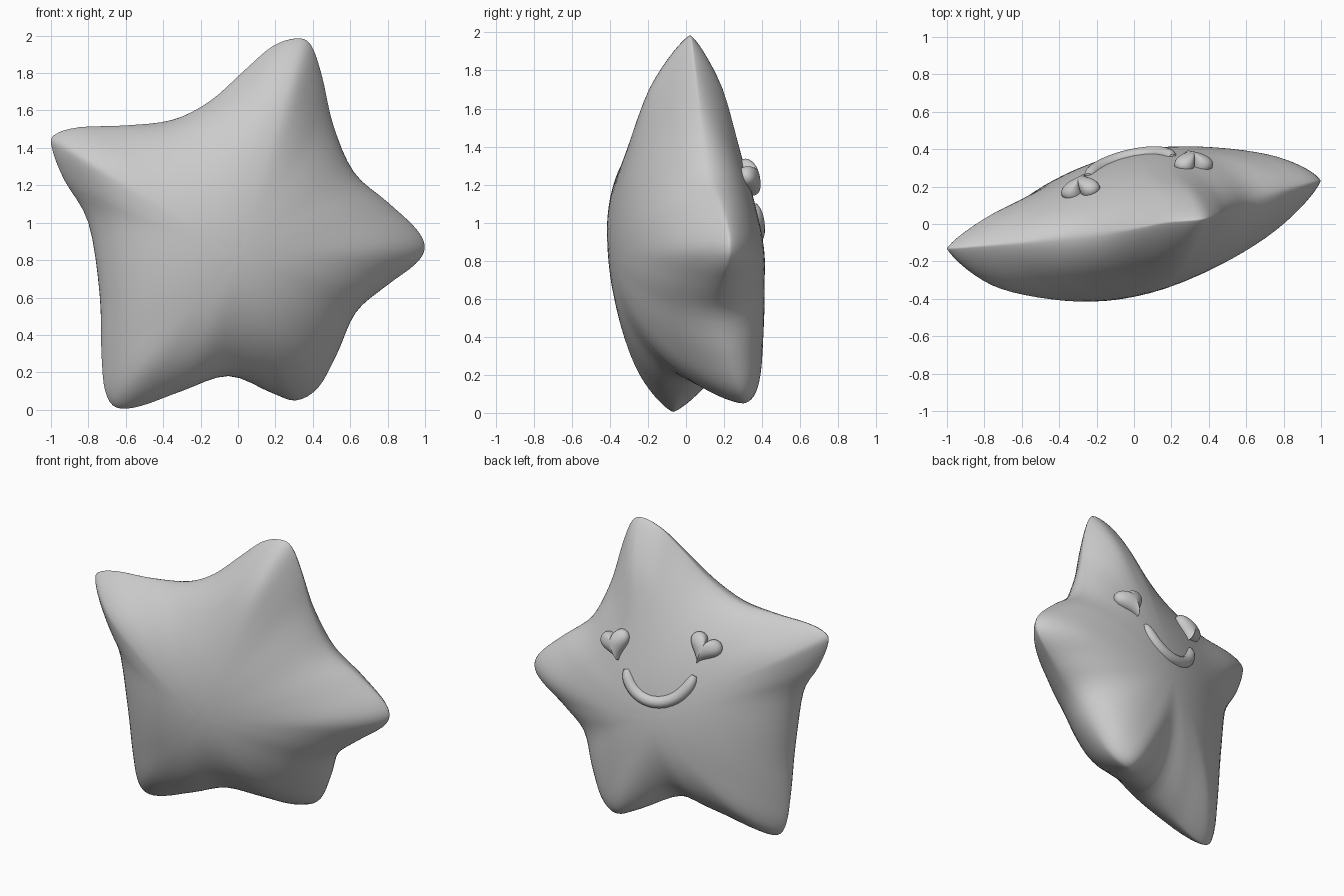
import bpy, bmesh, math
from mathutils import Vector, Matrix
from mathutils.bvhtree import BVHTree

if "Cube" in bpy.data.objects:
    bpy.data.objects.remove(bpy.data.objects["Cube"])


def smooth_loop(pts, steps):
    """Closed Catmull-Rom curve through the points."""
    pts = [Vector(p) for p in pts]
    n, out = len(pts), []
    for i in range(n):
        a, b, c, d = (pts[(i + k) % n] for k in (-1, 0, 1, 2))
        for s in range(steps):
            t = s / steps
            out.append(0.5 * (2 * b + (c - a) * t + (2 * a - 5 * b + 4 * c - d) * t * t
                              + (3 * b - a - 3 * c + d) * t ** 3))
    return out


def puff(name, rim, centre, depth, power, radius, tilt=(0, 0), rings=20):
    """Inflate a closed rim (in the xz plane, bulging along y) into a pillow.
    Near the centre it is a plain tilted dome; further out it follows the rim."""
    c = Vector(centre)
    bm = bmesh.new()
    poles = [bm.verts.new(c + Vector((0, s * depth, 0))) for s in (-1, 1)]
    loops = []
    for k in range(1, rings):
        phi = math.pi * k / rings
        t, side = math.sin(phi), (1 if k > rings / 2 else -1)
        w = min(1, t / .8)
        w = w * w * (3 - 2 * w)
        loop = []
        for p in rim:
            d = p - c
            r = math.hypot(d.x, d.z)
            q = (1 - w) * min(1, (t * r / radius) ** 2) + w * t * t
            h = depth * max(0, 1 - q) ** (.7 + (power(r) - .7) * w)
            plane = tilt[0] * d.x + tilt[1] * d.z
            y = side * h + plane * t + (d.y - plane) * t ** 3
            loop.append(bm.verts.new(c + Vector((d.x * t, y, d.z * t))))
        loops.append(loop)
    n = len(rim)
    for i in range(n):
        j = (i + 1) % n
        bm.faces.new((poles[0], loops[0][i], loops[0][j]))
        bm.faces.new((poles[1], loops[-1][j], loops[-1][i]))
        for a, b in zip(loops, loops[1:]):
            bm.faces.new((a[i], b[i], b[j], a[j]))
    bmesh.ops.recalc_face_normals(bm, faces=bm.faces)
    for f in bm.faces:
        f.smooth = True
    mesh = bpy.data.meshes.new(name)
    bm.to_mesh(mesh)
    tree = BVHTree.FromBMesh(bm)
    bm.free()
    ob = bpy.data.objects.new(name, mesh)
    bpy.context.collection.objects.link(ob)
    return ob, tree


# Star body: slightly twisted rim (x, y, z), clockwise from the top tip
rim = [(.31, .02, 1.985), (.39, .03, 1.95), (.45, .05, 1.78), (.51, .08, 1.52), (.62, .12, 1.27),
       (.80, .18, 1.11), (.95, .22, .97), (.998, .23, .87), (.95, .22, .78), (.79, .18, .66),
       (.63, .16, .52), (.53, .22, .30), (.43, .28, .12), (.31, .30, .05), (.18, .23, .09),
       (-.05, .04, .18), (-.30, -.03, .10), (-.52, -.06, .02), (-.65, -.07, .012),
       (-.71, -.08, .10), (-.73, -.09, .30), (-.74, -.10, .62), (-.80, -.11, 1.0),
       (-.93, -.12, 1.23), (-.995, -.13, 1.40), (-.98, -.13, 1.47), (-.85, -.12, 1.51),
       (-.60, -.10, 1.52), (-.35, -.07, 1.55), (-.15, -.05, 1.65), (.03, -.02, 1.81),
       (.18, .01, 1.94)]
star, surface = puff("star_body", smooth_loop(rim, 4), (0, 0, .82), .385,
                     lambda r: .52 + .3 * (1 - math.exp(-(max(0, r - .66) / .25) ** 2)), .85,
                     tilt=(.2, -.08), rings=40)


def on_back(x, z):
    """Point and normal on the back surface of the star."""
    hit = surface.ray_cast(Vector((x, 2, z)), Vector((0, -1, 0)))
    return hit[0], hit[1]


# Plump heart eyes, tips leaning inwards
def heart(t):
    return Vector((.0068 * 16 * math.sin(t) ** 3, 0,
                   .0066 * (13 * math.cos(t) - 5 * math.cos(2 * t)
                            - 2 * math.cos(3 * t) - math.cos(4 * t)) + .01))


heart_rim = [heart(2 * math.pi * i / 48) for i in range(48)]
for name, x, z, lean in (("eye_a", .305, 1.23, .42), ("eye_b", -.275, 1.30, -.36)):
    eye, _ = puff(name, heart_rim, (0, 0, .015), .06, lambda r: .5, .11, rings=16)
    loc, nor = on_back(x, z)
    up = Vector((lean, 0, 1))
    up = (up - nor * up.dot(nor)).normalized()
    side = nor.cross(up)
    rot = Matrix((side, nor, up)).transposed().to_4x4()
    eye.matrix_world = Matrix.Translation(loc + nor * .008) @ rot

# Smiling mouth: a tube laid on the surface
curve = bpy.data.curves.new("mouth", 'CURVE')
curve.dimensions = '3D'
curve.bevel_depth = .04
curve.bevel_resolution = 4
curve.use_fill_caps = True
count = 25
spline = curve.splines.new('POLY')
spline.points.add(count - 1)
for i, pt in enumerate(spline.points):
    u = 2 * i / (count - 1) - 1
    a = u * 1.35
    x = -.02 + .225 * math.sin(a) / math.sin(1.35)
    z = .93 + .185 * (1 - math.cos(a)) / (1 - math.cos(1.35)) - .018 * u
    loc, nor = on_back(x, z)
    pt.co = (*(loc - nor * .008), 1)
    pt.radius = max(.5, (1 - abs(u) ** 10) ** .5)
mouth = bpy.data.objects.new("mouth", curve)
bpy.context.collection.objects.link(mouth)
